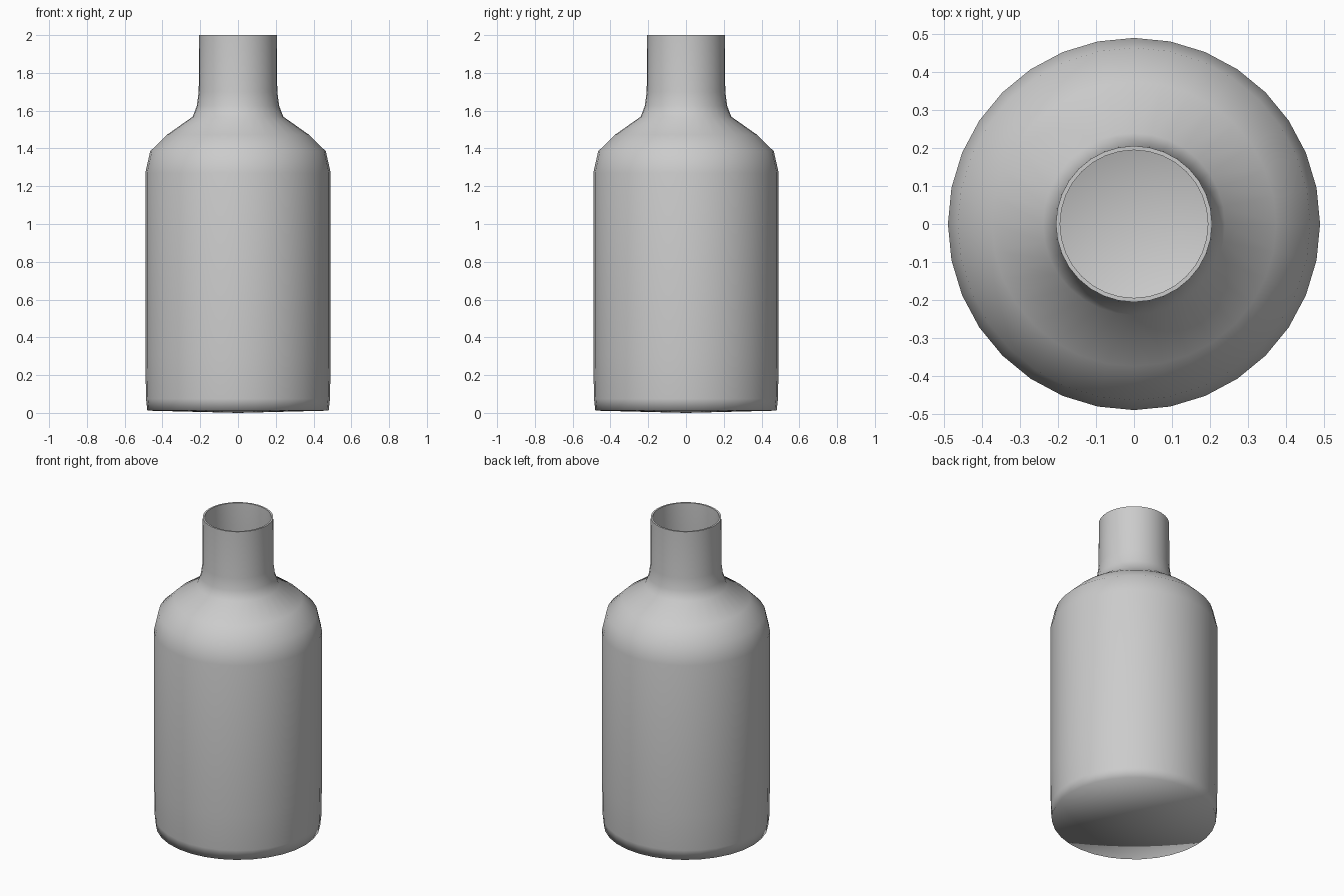
import bpy, bmesh
from math import cos, sin, tau, radians

if "Cube" in bpy.data.objects:
    bpy.data.objects.remove(bpy.data.objects["Cube"])

SIDES = 32
WALL = 0.011

# Outer half-profile (radius, height), floor centre to lip
outer = [(0, 0.0), (0.48, 0.012), (0.487, 0.075), (0.491, 0.3), (0.491, 1.27),
         (0.465, 1.385), (0.375, 1.473), (0.24, 1.568), (0.218, 1.625),
         (0.208, 1.70), (0.206, 2.0)]


def inset(profile, d):
    """Offset the profile towards the axis to give the inner wall."""
    out = []
    last = len(profile) - 1
    for i, (r, z) in enumerate(profile):
        if i == 0:
            out.append((0, z + d))
        elif i == 1:
            out.append((r - d, z + d))
        else:
            a, b = profile[i - 1], profile[min(i + 1, last)]
            dx, dz = b[0] - a[0], b[1] - a[1]
            n = (dx * dx + dz * dz) ** 0.5
            out.append((r - d * dz / n, z if i == last else z + d * dx / n))
    return out


def lathe(name, profile):
    """Revolve a profile that starts and ends on the z axis."""
    bm = bmesh.new()
    rings = []
    for r, z in profile:
        if r == 0:
            rings.append([bm.verts.new((0, 0, z))] * SIDES)
        else:
            rings.append([bm.verts.new((r * cos(tau * k / SIDES), r * sin(tau * k / SIDES), z))
                          for k in range(SIDES)])
    for a, b in zip(rings, rings[1:]):
        for k in range(SIDES):
            j = (k + 1) % SIDES
            quad = dict.fromkeys((a[k], a[j], b[j], b[k]))
            bm.faces.new(list(quad))
    bmesh.ops.recalc_face_normals(bm, faces=bm.faces)
    me = bpy.data.meshes.new(name)
    bm.to_mesh(me)
    bm.free()
    ob = bpy.data.objects.new(name, me)
    bpy.context.collection.objects.link(ob)
    return ob


# Hollow bottle: outside up to the lip, then back down the inside
bottle = lathe("bottle", outer + inset(outer, WALL)[::-1])
bpy.context.view_layer.objects.active = bottle
bottle.select_set(True)
bpy.ops.object.shade_smooth_by_angle(angle=radians(87))
